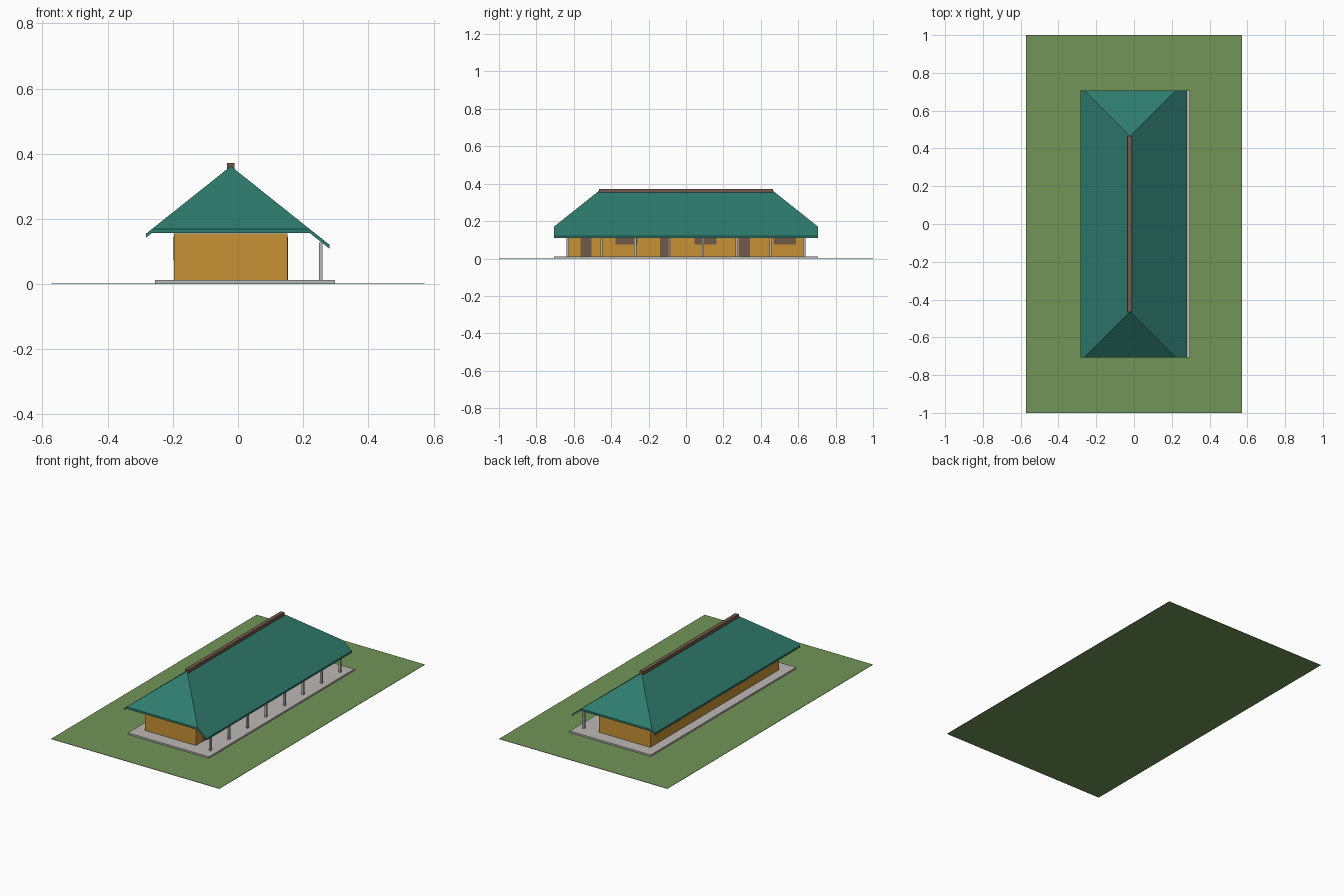
import bpy, bmesh

if "Cube" in bpy.data.objects:
    bpy.data.objects.remove(bpy.data.objects["Cube"])


def material(name, rgb):
    m = bpy.data.materials.new(name)
    m.diffuse_color = (*rgb, 1)
    m.use_nodes = True
    m.node_tree.nodes["Principled BSDF"].inputs["Base Color"].default_value = m.diffuse_color
    return m


GRASS = material("grass green", (0.165, 0.300, 0.095))
CONCRETE = material("concrete grey", (0.50, 0.48, 0.46))
OCHRE = material("ochre wall", (0.58, 0.29, 0.036))
TEAL = material("teal roof", (0.028, 0.20, 0.155))
BROWN = material("brown timber", (0.165, 0.10, 0.067))


def make(name, bm, mat):
    bmesh.ops.recalc_face_normals(bm, faces=bm.faces)
    me = bpy.data.meshes.new(name)
    bm.to_mesh(me)
    bm.free()
    me.materials.append(mat)
    ob = bpy.data.objects.new(name, me)
    bpy.context.collection.objects.link(ob)
    return ob


def box(name, x0, x1, y0, y1, z0, z1, mat):
    bm = bmesh.new()
    bmesh.ops.create_cube(bm, size=1)
    for v in bm.verts:
        v.co = (x0 + (v.co.x + .5) * (x1 - x0),
                y0 + (v.co.y + .5) * (y1 - y0),
                z0 + (v.co.z + .5) * (z1 - z0))
    return make(name, bm, mat)


# Plot, floor slab and walls
box("grass_plot", -0.573, 0.573, -1, 1, 0, 0.002, GRASS)
box("floor_slab", -0.255, 0.297, -0.707, 0.707, 0.001, 0.012, CONCRETE)
box("walls", -0.196, 0.152, -0.627, 0.627, 0.012, 0.155, OCHRE)

# Three rooms: door and window to the veranda, two windows at the rear
for i in range(3):
    c = -0.4235 + 0.4235 * i
    box(f"door_{i+1}", 0.150, 0.1535, c - 0.140, c - 0.082, 0.012, 0.13, BROWN)
    box(f"veranda_window_{i+1}", 0.150, 0.1535, c + 0.046, c + 0.164, 0.074, 0.145, BROWN)
    for k, s in enumerate((-1, 1)):
        y = c + s * 0.105
        box(f"rear_window_{i+1}_{k+1}", -0.1985, -0.194, y - 0.059, y + 0.059, 0.072, 0.145, BROWN)

# Row of veranda posts
for i in range(8):
    y = -0.632 + 1.264 / 7 * i
    box(f"veranda_post_{i+1}", 0.248, 0.260, y - 0.006, y + 0.006, 0.012, 0.128, CONCRETE)

# Hipped roof: equal slopes, side eaves running lower than the end eaves
RX, RY, RZ, SLOPE, THICK = -0.022, 0.465, 0.362, 0.797, 0.012
EY = 0.707
run = EY - RY


def roof_points(drop):
    pts = {}
    for e in (-1, 1):
        pts["ridge", e] = (RX, e * RY, RZ - drop)
        for side, ex in ((-1, -0.283), (1, 0.281)):
            pts["hip", side, e] = (RX + side * run, e * EY, RZ - run * SLOPE - drop)
            pts["eave", side, e] = (ex, e * EY, RZ - abs(ex - RX) * SLOPE - drop)
    return pts


bm = bmesh.new()
top = {k: bm.verts.new(p) for k, p in roof_points(0).items()}
low = {k: bm.verts.new(p) for k, p in roof_points(THICK).items()}
for s in (top, low):
    for side in (-1, 1):
        bm.faces.new([s["ridge", -1], s["ridge", 1], s["hip", side, 1],
                      s["eave", side, 1], s["eave", side, -1], s["hip", side, -1]])
    for e in (-1, 1):
        bm.faces.new([s["ridge", e], s["hip", -1, e], s["hip", 1, e]])
rim = [("eave", -1, -1), ("hip", -1, -1), ("hip", 1, -1), ("eave", 1, -1),
       ("eave", 1, 1), ("hip", 1, 1), ("hip", -1, 1), ("eave", -1, 1)]
for a, b in zip(rim, rim[1:] + rim[:1]):
    bm.faces.new([top[a], top[b], low[b], low[a]])
make("hipped_roof", bm, TEAL)

# Ridge cap
box("ridge_cap", -0.034, -0.010, -0.465, 0.465, 0.350, 0.372, BROWN)
